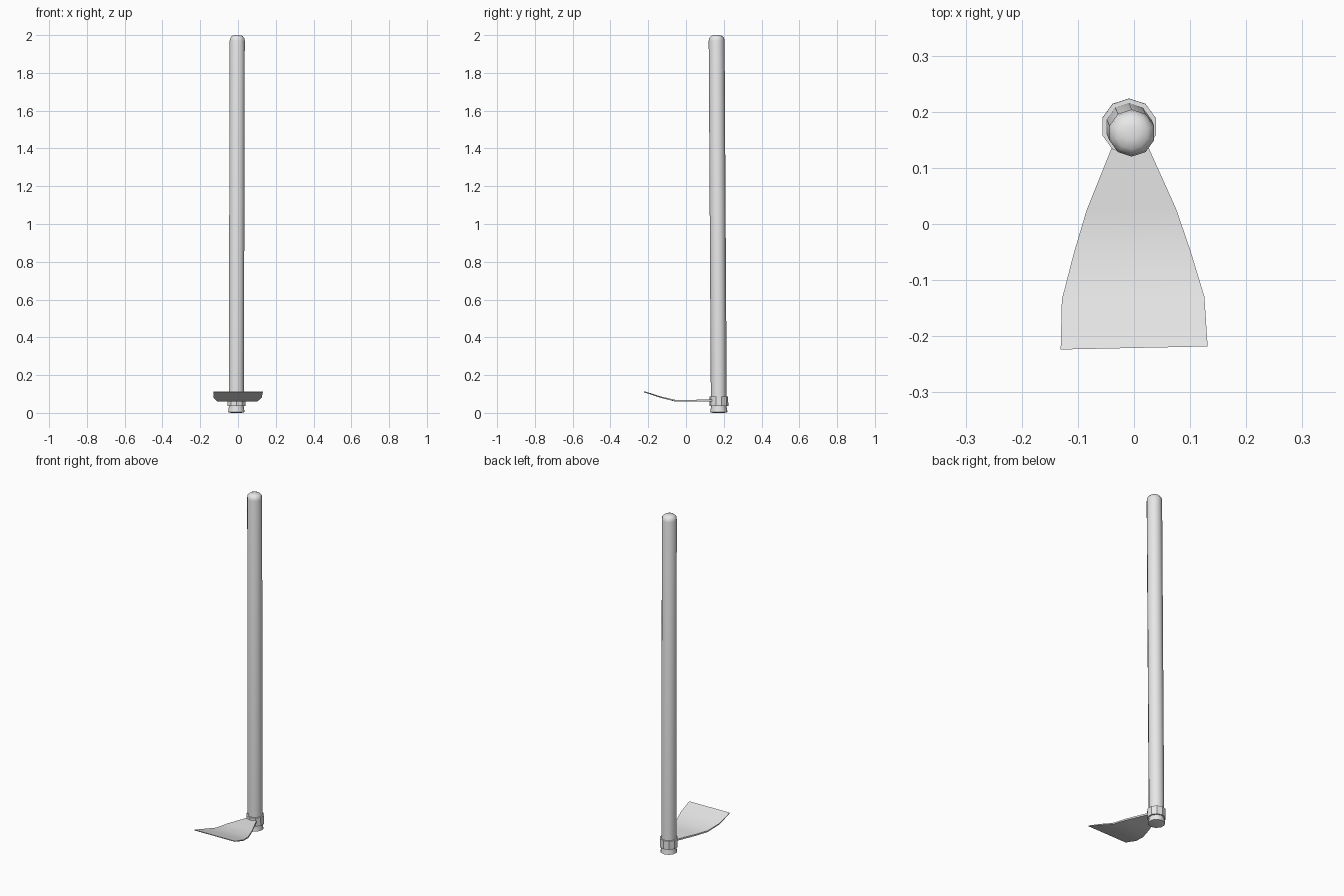
import bpy, bmesh
from math import sin, cos, pi, radians
from mathutils import Matrix, Vector

cube = bpy.data.objects.get("Cube")
if cube:
    bpy.data.objects.remove(cube, do_unlink=True)

grey = bpy.data.materials.new("plain_grey")
grey.use_nodes = True
grey.diffuse_color = (0.8, 0.8, 0.8, 1)
grey.node_tree.nodes["Principled BSDF"].inputs["Base Color"].default_value = (0.8, 0.8, 0.8, 1)

SIDES = 10
FOOT = Vector((-0.009, 0.174, 0))
HEAD = Vector((-0.004, 0.162, 2))


def finish(name, bm, smooth_angle=None):
    bmesh.ops.recalc_face_normals(bm, faces=bm.faces)
    mesh = bpy.data.meshes.new(name)
    bm.to_mesh(mesh)
    bm.free()
    mesh.materials.append(grey)
    obj = bpy.data.objects.new(name, mesh)
    bpy.context.collection.objects.link(obj)
    if smooth_angle:
        bpy.ops.object.select_all(action='DESELECT')
        obj.select_set(True)
        bpy.context.view_layer.objects.active = obj
        bpy.ops.object.shade_smooth_by_angle(angle=radians(smooth_angle))
    return obj


def lathe(name, profile, smooth_angle=None, closed=False):
    """Sweep (radius, height) points around the slightly leaning shaft axis."""
    bm = bmesh.new()
    loops = []
    for r, z in profile:
        c = FOOT.lerp(HEAD, z / 2)
        loops.append([bm.verts.new((c.x + r * sin(2 * pi * i / SIDES),
                                    c.y + r * cos(2 * pi * i / SIDES), z))
                      for i in range(SIDES)])
    pairs = list(zip(loops, loops[1:]))
    if closed:
        pairs.append((loops[-1], loops[0]))
    for a, b in pairs:
        for i in range(SIDES):
            j = (i + 1) % SIDES
            bm.faces.new((a[i], a[j], b[j], b[i]))
    if not closed:
        bm.faces.new(loops[0])
        bm.faces.new(loops[-1])
    return finish(name, bm, smooth_angle)


# Shaft with flared foot and domed top
lathe("handle", [(0.03, 0), (0.046, 0.004), (0.041, 0.035), (0.042, 0.1),
                 (0.042, 1.97), (0.039, 1.985), (0.029, 1.996), (0.012, 2)], 60)

# Faceted collar holding the blade
lathe("collar", [(0.040, 0.036), (0.050, 0.036), (0.050, 0.086), (0.040, 0.086)], closed=True)

# Blade: rows of (half width, y, top height, thickness) from collar to cutting edge
rows = [(0.032, 0.138, 0.071, 0.010), (0.080, 0.025, 0.069, 0.009),
        (0.104, -0.05, 0.067, 0.008), (0.127, -0.132, 0.086, 0.006),
        (0.131, -0.221, 0.114, 0.004)]
bm = bmesh.new()
sections = [[bm.verts.new(p) for p in ((-w, y, z), (w, y, z), (w, y, z - t), (-w, y, z - t))]
            for w, y, z, t in rows]
for a, b in zip(sections, sections[1:]):
    for i in range(4):
        j = (i + 1) % 4
        bm.faces.new((a[i], a[j], b[j], b[i]))
bm.faces.new(sections[0])
bm.faces.new(sections[-1])
bmesh.ops.rotate(bm, verts=bm.verts, cent=(0, 0.174, 0), matrix=Matrix.Rotation(radians(1.2), 3, 'Z'))
bmesh.ops.translate(bm, verts=bm.verts, vec=(-0.008, 0, 0))
finish("blade", bm, 40)
